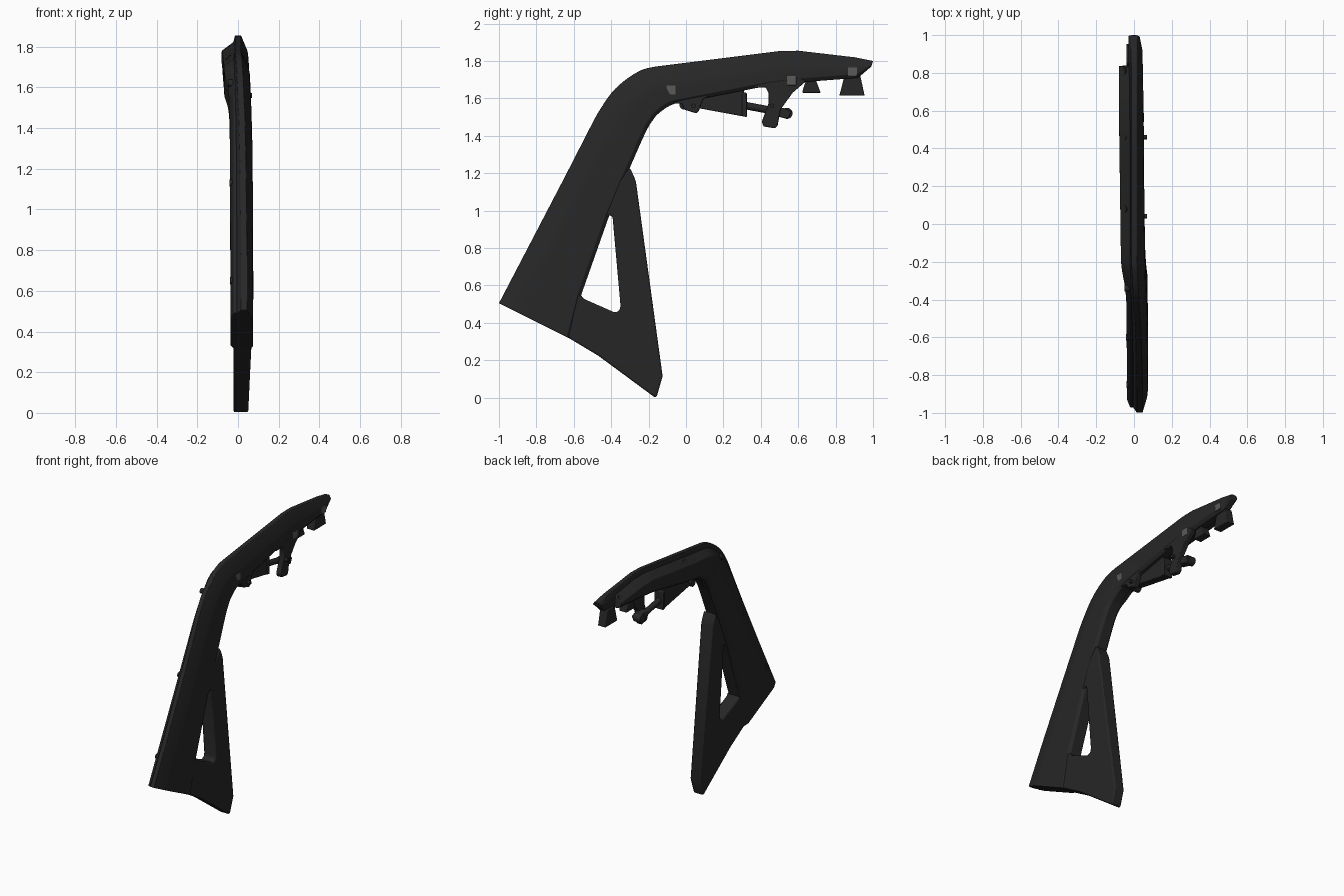
import bpy, bmesh, math
from mathutils import Vector

if "Cube" in bpy.data.objects:
    bpy.data.objects.remove(bpy.data.objects["Cube"])


def material(name, v):
    m = bpy.data.materials.new(name)
    m.diffuse_color = (v, v, v, 1)
    m.use_nodes = True
    m.node_tree.nodes["Principled BSDF"].inputs["Base Color"].default_value = m.diffuse_color
    return m


DARK = material("dark_plastic", 0.02)
GREY = material("grey_pad", 0.1)


def finish(name, bm, mat, bevel=0.0):
    bmesh.ops.recalc_face_normals(bm, faces=bm.faces[:])
    me = bpy.data.meshes.new(name)
    bm.to_mesh(me)
    bm.free()
    ob = bpy.data.objects.new(name, me)
    bpy.context.collection.objects.link(ob)
    me.materials.append(mat)
    if bevel:
        b = ob.modifiers.new("bevel", 'BEVEL')
        b.width, b.segments, b.limit_method = bevel, 2, 'ANGLE'
    bpy.ops.object.select_all(action='DESELECT')
    bpy.context.view_layer.objects.active = ob
    ob.select_set(True)
    bpy.ops.object.shade_smooth_by_angle(angle=math.radians(28))
    return ob


def prism(name, pts, x0, x1, mat=DARK, bevel=0.005):
    """Side profile (y, z) extruded across x; x1 may depend on z."""
    right = x1 if callable(x1) else (lambda z: x1)
    bm = bmesh.new()
    a = [bm.verts.new((x0, y, z)) for y, z in pts]
    b = [bm.verts.new((right(z), y, z)) for y, z in pts]
    bm.faces.new(a)
    bm.faces.new(b[::-1])
    for i in range(len(pts)):
        j = (i + 1) % len(pts)
        bm.faces.new((a[i], a[j], b[j], b[i]))
    return finish(name, bm, mat, bevel)


def rod(name, p, q, r, mat=DARK, sides=16):
    p, q = Vector(p), Vector(q)
    bm = bmesh.new()
    bmesh.ops.create_cone(bm, cap_ends=True, segments=sides, radius1=r, radius2=r, depth=(q - p).length)
    rot = (q - p).to_track_quat('Z', 'Y').to_matrix().to_4x4()
    bmesh.ops.transform(bm, matrix=rot, verts=bm.verts[:])
    bmesh.ops.translate(bm, vec=(p + q) / 2, verts=bm.verts[:])
    return finish(name, bm, mat)


def loft(name, rows, section):
    """Skin a closed section along the spine; section gives (inset, x) pairs."""
    bm = bmesh.new()
    rings = []
    for row in rows:
        o, i = Vector((0, row[0], row[1])), Vector((0, row[2], row[3]))
        w = (i - o).length
        ring = []
        for d, x in section(w, *row[4:]):
            p = o.lerp(i, d / w)
            ring.append(bm.verts.new((x, p.y, p.z)))
        rings.append(ring)
    n = len(rings[0])
    for r, s in zip(rings, rings[1:]):
        for k in range(n):
            bm.faces.new((r[k], r[(k + 1) % n], s[(k + 1) % n], s[k]))
    bm.faces.new(rings[0])
    bm.faces.new(rings[-1])
    return finish(name, bm, DARK, 0.004)


# Spine stations: outer y, z, inner y, z, right x, ridge x, inner panel x
STATIONS = [
    (-1.0, .505, -.62, .315, .073, .03, -.036),
    (-.867, .76, -.56, .55, .075, .03, -.037),
    (-.648, 1.18, -.41, .975, .073, .025, -.039),
    (-.52, 1.43, -.30, 1.23, .07, .02, -.04),
    (-.46, 1.54, -.22, 1.41, .066, .015, -.042),
    (-.38, 1.65, -.18, 1.48, .063, .01, -.05),
    (-.27, 1.735, -.14, 1.525, .06, .005, -.066),
    (-.165, 1.77, -.06, 1.572, .058, 0, -.07),
    (.10, 1.803, .09, 1.60, .055, 0, -.073),
    (.50, 1.853, .45, 1.67, .052, 0, -.078),
    (.60, 1.855, .60, 1.685, .051, 0, -.08),
    (.90, 1.82, .92, 1.71, .045, 0, -.08),
    (1.0, 1.80, .99, 1.77, .03, 0, -.06)]


def smooth_rows(rows, steps=4):
    out = []
    for i in range(len(rows) - 1):
        quad = [rows[min(max(i + k, 0), len(rows) - 1)] for k in (-1, 0, 1, 2)]
        curved = 3 <= i <= 6
        for s in range(steps):
            t = s / steps
            row = []
            for a, b, c, d in zip(*quad):
                lin = b + (c - b) * t
                cat = b + .5 * t * (c - a + t * (2*a - 5*b + 4*c - d + t * (3*(b - c) + d - a)))
                row.append(cat if curved else lin)
            out.append(row)
    return out + [list(rows[-1])]


ROWS = smooth_rows(STATIONS)


# Main outer shell: chamfered leg bending into the forward arm
def shell_section(w, xr, rc, xo):
    a, b = min(.09, .45 * w), min(.02, .2 * w)
    return [(0, rc - .015), (0, rc + .015), (a, xr - .004), (a * 1.4, xr), (w - b, xr),
            (w, xr - .015), (w, -.02), (w - b, -.03), (a * .8, -.03)]


loft("outer_shell", ROWS, shell_section)


# Inner trim panel, bulging out along the arm
def panel_section(w, xr, rc, xo):
    return [(.03, -.005), (.03, -.02), (.075, xo), (w - .03, xo), (w - .008, xo * .7), (w - .008, -.005)]


loft("inner_panel", [r for r in ROWS if r[0] < .86], panel_section)

# Triangular brace and foot
prism("brace", [(-.70, .37), (-.62, .315), (-.47, .225), (-.165, .0), (-.155, .01), (-.125, .115), (-.267, 1.15),
                (-.277, 1.18), (-.30, 1.23), (-.36, 1.15), (-.435, .96), (-.41, .975), (-.393, .97),
                (-.35, .49), (-.357, .465), (-.38, .455), (-.55, .53), (-.562, .55), (-.62, .56)],
      -.022, lambda z: .05 + .022 * min(z / .45, 1), bevel=.009)

# Hanging brackets under the arm
BRACKETS = {
    "rear_bracket": [(-.07, 1.575), (-.02, 1.57), (-.01, 1.54), (.055, 1.52), (.07, 1.535), (.09, 1.595),
                     (.13, 1.62), (.10, 1.67), (-.05, 1.66)],
    "middle_bracket": [(.36, 1.655), (.425, 1.66), (.44, 1.63), (.44, 1.57), (.405, 1.475), (.415, 1.45),
                       (.475, 1.44), (.49, 1.455), (.505, 1.54), (.57, 1.63), (.64, 1.69), (.6, 1.72), (.4, 1.72)]}
for name, pts in BRACKETS.items():
    prism(name, pts, .012, .05)

# Strut with housing, collar, rod and end joint
prism("strut_housing", [(.07, 1.63), (.31, 1.65), (.31, 1.503), (.0, 1.56)], -.045, .015)
prism("strut_collar", [(.30, 1.635), (.325, 1.63), (.325, 1.50), (.30, 1.505)], -.05, .02)
rod("strut_rod", (-.015, .30, 1.565), (-.015, .54, 1.52), .02)
rod("strut_joint", (-.04, .54, 1.52), (.015, .54, 1.52), .03)
prism("strut_link", [(.46, 1.55), (.52, 1.55), (.565, 1.53), (.545, 1.49), (.46, 1.51)], -.03, .03)
rod("strut_rear_pivot", (-.05, -.01, 1.565), (.03, -.01, 1.565), .025)

# Mounting feet beneath the arm tip
prism("tip_mount", [(.82, 1.615), (.955, 1.615), (.93, 1.73), (.85, 1.73)], -.04, .02)
prism("small_mount", [(.62, 1.63), (.72, 1.63), (.69, 1.71), (.645, 1.71)], -.04, .02)

# Grey pads on the outer side
for i, (y, z) in enumerate([(-.08, 1.645), (.565, 1.695), (.89, 1.745)]):
    prism(f"side_pad_{i+1}", [(y - .025, z - .025), (y + .025, z - .025), (y + .025, z + .025),
                              (y - .025, z + .025)], .03, .058 - .006 * i, GREY, .002)

# Bracket pivot pins
for i, (y, z) in enumerate([(.04, 1.56), (.46, 1.56)]):
    rod(f"pivot_pin_{i+1}", (.02, y, z), (.07, y, z), .012, sides=12)

# Bolt heads along the inner panel
for i, (x, y, z) in enumerate([(-.052, .81, 1.775), (-.05, .46, 1.79), (-.048, .08, 1.745), (-.045, -.34, 1.62),
                               (-.038, -.60, 1.13), (-.036, -.85, .65)]):
    n = Vector((-1, 0, .8)).normalized() if y > -.2 else Vector((-1, 0, 0))
    c = Vector((x, y, z))
    rod(f"bolt_{i+1}", c - n * .02, c + n * .004, .018)
